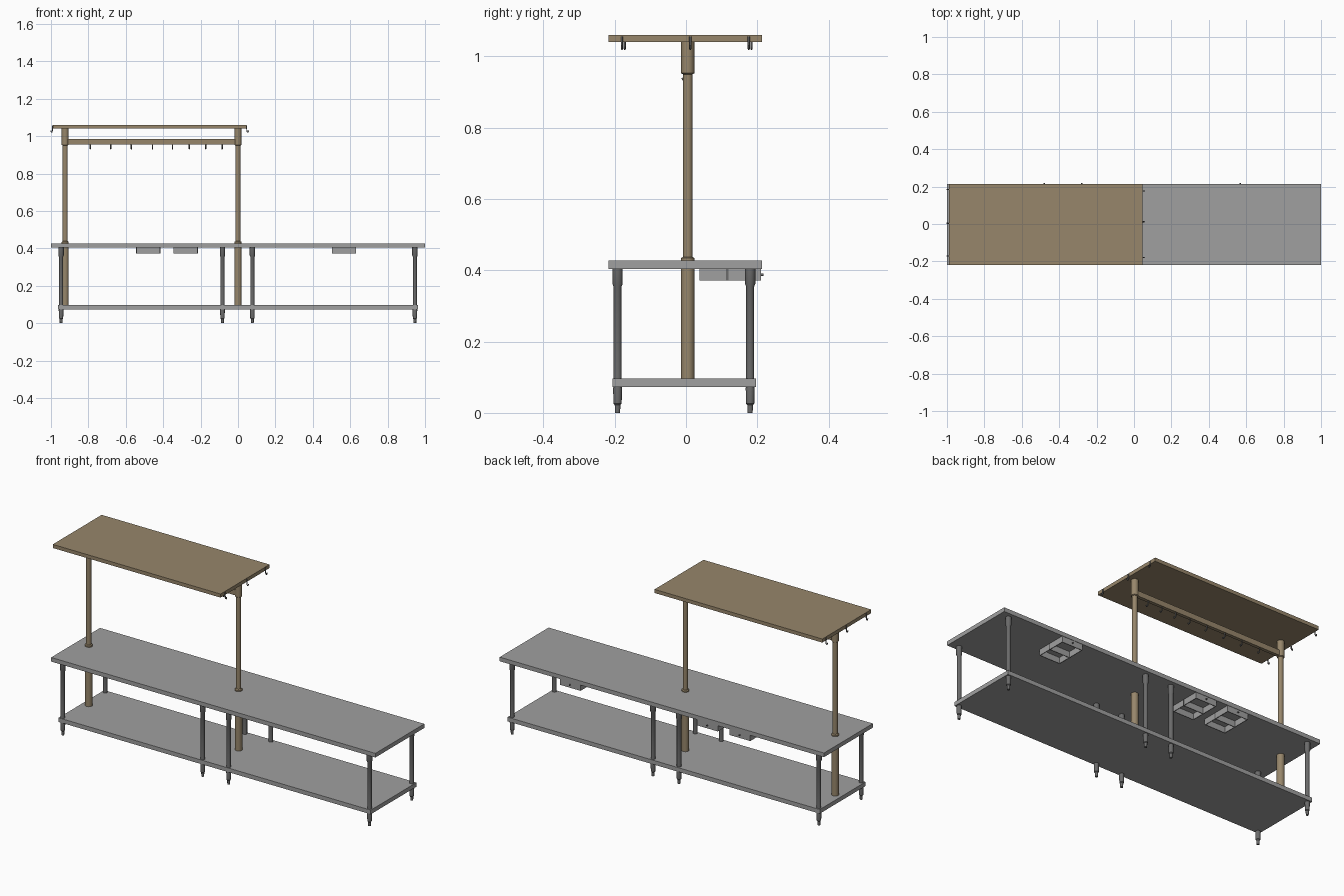
import bpy, bmesh, math

if "Cube" in bpy.data.objects:
    bpy.data.objects.remove(bpy.data.objects["Cube"])


def material(name, rgb):
    m = bpy.data.materials.new(name)
    m.diffuse_color = (*rgb, 1)
    m.use_nodes = True
    m.node_tree.nodes["Principled BSDF"].inputs["Base Color"].default_value = m.diffuse_color
    return m


STEEL = material("light steel", (0.35, 0.35, 0.35))
DARK = material("dark steel", (0.145, 0.145, 0.145))
TAN = material("tan metal", (0.31, 0.24, 0.147))


def finish(name, bm, mat):
    bmesh.ops.recalc_face_normals(bm, faces=bm.faces)
    me = bpy.data.meshes.new(name)
    bm.to_mesh(me)
    bm.free()
    me.materials.append(mat)
    ob = bpy.data.objects.new(name, me)
    bpy.context.collection.objects.link(ob)
    return ob


def box(name, x, y, z, mat):
    """Box from (min, max) ranges."""
    bm = bmesh.new()
    bmesh.ops.create_cube(bm, size=1)
    for v in bm.verts:
        v.co = [r[0] + (c + 0.5) * (r[1] - r[0]) for r, c in zip((x, y, z), v.co)]
    return finish(name, bm, mat)


def lathe(name, x, y, profile, mat, sides=20):
    """Round upright from (radius, height) pairs, capped at both ends."""
    bm = bmesh.new()
    rings = []
    for r, z in profile:
        rings.append([bm.verts.new((x + r * math.cos(2 * math.pi * i / sides),
                                    y + r * math.sin(2 * math.pi * i / sides), z))
                      for i in range(sides)])
    for a, b in zip(rings, rings[1:]):
        for i in range(sides):
            j = (i + 1) % sides
            bm.faces.new((a[i], a[j], b[j], b[i]))
    bm.faces.new(rings[0])
    bm.faces.new(rings[-1])
    ob = finish(name, bm, mat)
    bpy.context.view_layer.objects.active = ob
    ob.select_set(True)
    bpy.ops.object.shade_smooth_by_angle(angle=math.radians(35))
    ob.select_set(False)
    return ob


def wire(name, points, radius, mat):
    """Thin bent rod along a path."""
    cu = bpy.data.curves.new(name, 'CURVE')
    cu.dimensions = '3D'
    cu.bevel_depth = radius
    cu.bevel_resolution = 1
    cu.use_fill_caps = True
    sp = cu.splines.new('POLY')
    sp.points.add(len(points) - 1)
    for p, co in zip(sp.points, points):
        p.co = (*co, 1)
    cu.materials.append(mat)
    ob = bpy.data.objects.new(name, cu)
    bpy.context.collection.objects.link(ob)


# Worktop, lower shelf and raised shelf
box("worktop", (-1, 1), (-0.218, 0.213), (0.404, 0.427), STEEL)
box("lower_shelf", (-0.963, 0.963), (-0.206, 0.197), (0.073, 0.096), STEEL)
box("raised_shelf", (-0.99, 0.045), (-0.218, 0.213), (1.04, 1.06), TAN)

# Table legs with top sockets and stepped feet
LEG = [(0.007, 0), (0.008, 0.022), (0.0115, 0.026), (0.0125, 0.07),
       (0.0115, 0.075), (0.0115, 0.355), (0.0145, 0.362), (0.0145, 0.405)]
for x in (-0.946, -0.083, 0.077, 0.946):
    for y in (-0.192, 0.180):
        lathe("table_leg", x, y, LEG, DARK)

# Tall posts holding the raised shelf
POST = [(0.019, 0.095), (0.019, 0.434), (0.0135, 0.438), (0.0135, 0.95),
        (0.0185, 0.953), (0.0185, 1.041)]
for x in (-0.924, 0.0):
    lathe("shelf_post", x, 0.005, POST, TAN, 24)

# Rail between the posts with small hanging hooks
box("hook_rail", (-0.924, 0), (-0.004, 0.014), (0.955, 0.985), TAN)
for x in (-0.79, -0.68, -0.57, -0.457, -0.35, -0.26, -0.173, -0.085):
    wire("rail_hook", [(x, 0.005, 0.96), (x, 0.005, 0.938), (x, 0, 0.932),
                       (x, -0.006, 0.932), (x, -0.01, 0.94)], 0.0035, DARK)

# Hooks on both ends of the raised shelf
for edge, out, ys in ((0.045, 1, (-0.18, 0.012, 0.176)),
                      (-0.99, -1, (-0.172, 0.004, 0.184))):
    for y in ys:
        path = [(0.001, 1.056), (0.002, 1.03), (0.004, 1.022),
                (0.009, 1.021), (0.011, 1.03)]
        wire("shelf_hook", [(edge + out * d, y, z) for d, z in path], 0.003, DARK)

# Shallow drawers under the worktop, open underneath, with knobs on the back
Z = (0.371, 0.405)
for x in (-0.48, -0.28, 0.567):
    a, b, t = x - 0.064, x + 0.064, 0.004
    for y in (0.038, 0.113, 0.207):
        box("drawer_cross_panel", (a, b), (y, y + t), Z, STEEL)
    for s in (a, b - t):
        box("drawer_side", (s, s + t), (0.038, 0.211), Z, STEEL)
    for s in (a - 0.001, b - 0.001):
        box("drawer_bracket", (s, s + 0.002), (0.112, 0.119), Z, DARK)
    wire("drawer_knob", [(x, 0.21, 0.388), (x, 0.218, 0.388)], 0.004, DARK)
